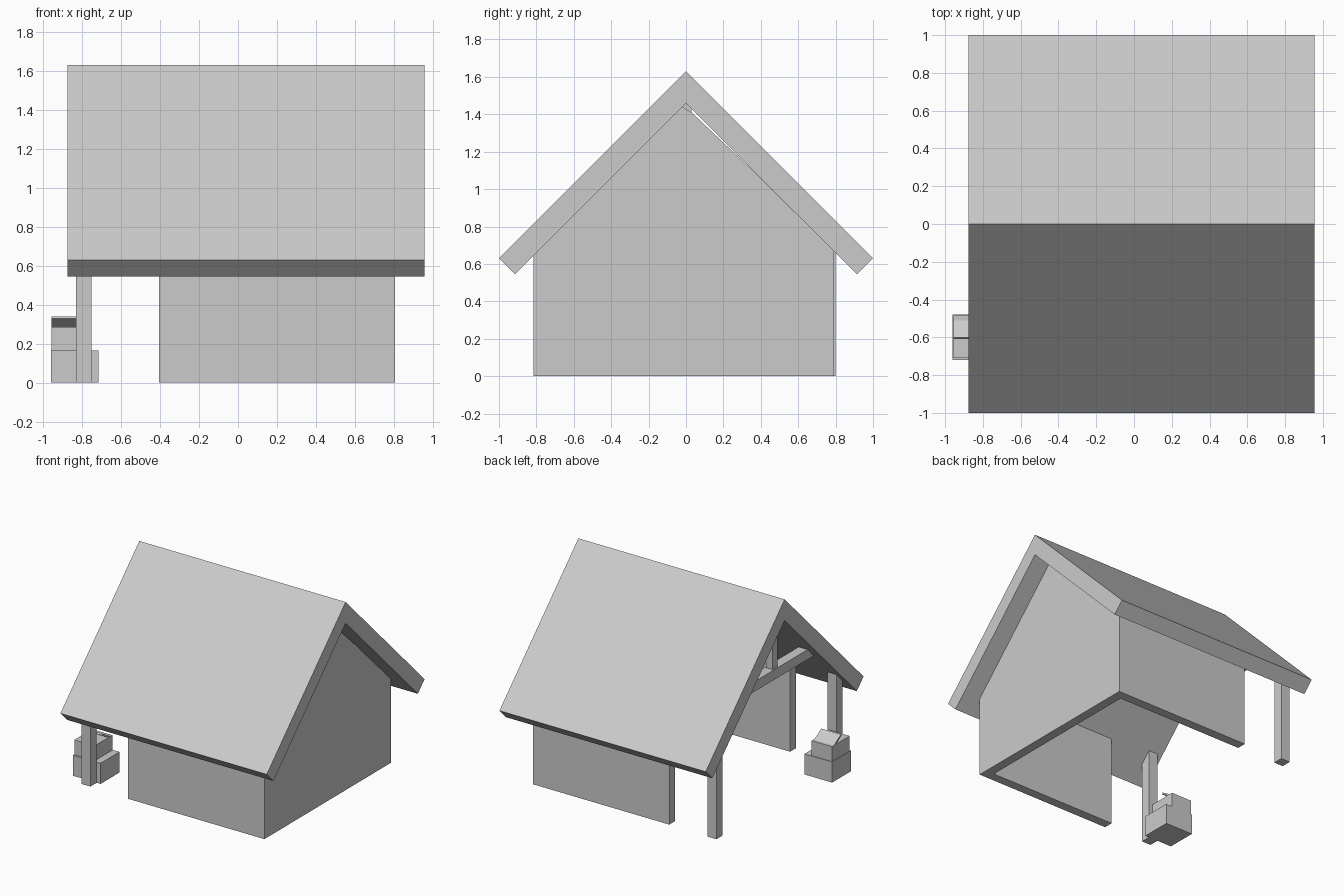
import bpy, bmesh

if "Cube" in bpy.data.objects:
    bpy.data.objects.remove(bpy.data.objects["Cube"])


def extrude_x(name, profile, x0, x1):
    """Prism: a (y, z) profile extruded from x0 to x1."""
    bm = bmesh.new()
    face = bm.faces.new([bm.verts.new((x0, y, z)) for y, z in profile])
    new = bmesh.ops.extrude_face_region(bm, geom=[face])["geom"]
    bmesh.ops.translate(bm, vec=(x1 - x0, 0, 0),
                        verts=[v for v in new if isinstance(v, bmesh.types.BMVert)])
    bmesh.ops.recalc_face_normals(bm, faces=bm.faces)
    mesh = bpy.data.meshes.new(name)
    bm.to_mesh(mesh)
    bm.free()
    ob = bpy.data.objects.new(name, mesh)
    bpy.context.collection.objects.link(ob)
    return ob


def box(name, x0, x1, y0, y1, z0, z1):
    return extrude_x(name, [(y0, z0), (y1, z0), (y1, z1), (y0, z1)], x0, x1)


# Folded roof slab with square-cut eaves
extrude_x("roof", [(0, 1.63), (1, 0.63), (0.915, 0.545), (0, 1.46),
                   (-0.915, 0.545), (-1, 0.63)], -0.875, 0.955)

# Gable end wall, leaving a thin gap under the back slope
extrude_x("gable_wall", [(-0.815, 0), (0.79, 0), (0.79, 0.67), (0.32, 1.135),
                         (0.03, 1.41), (-0.02, 1.44), (-0.815, 0.645)], 0.73, 0.805)

# Side walls, tops cut to the roof slope
extrude_x("front_wall", [(-0.815, 0), (-0.74, 0), (-0.74, 0.72), (-0.815, 0.645)], -0.405, 0.73)
extrude_x("back_wall", [(0.715, 0), (0.79, 0), (0.79, 0.67), (0.715, 0.745)], -0.405, 0.73)

# Porch posts
for name, s in (("front_post", -1), ("back_post", 1)):
    extrude_x(name, [(s * 0.72, 0), (s * 0.80, 0), (s * 0.80, 0.66), (s * 0.72, 0.74)],
              -0.83, -0.75)

# Collar beam and king post under the open gable
extrude_x("collar_beam", [(-0.48, 0.975), (0.48, 0.975), (0.40, 1.055), (-0.40, 1.055)],
          -0.80, -0.72)
extrude_x("king_post", [(-0.03, 1.055), (0.03, 1.055), (0.03, 1.43), (0, 1.46), (-0.03, 1.43)],
          -0.79, -0.73)

# Stacked crates with a propped-open lid
box("lower_crate", -0.96, -0.715, -0.72, -0.48, 0, 0.165)
box("upper_crate", -0.955, -0.775, -0.71, -0.485, 0.165, 0.285)
extrude_x("crate_lid", [(-0.51, 0.285), (-0.60, 0.34), (-0.61, 0.33), (-0.535, 0.285)],
          -0.955, -0.78)
